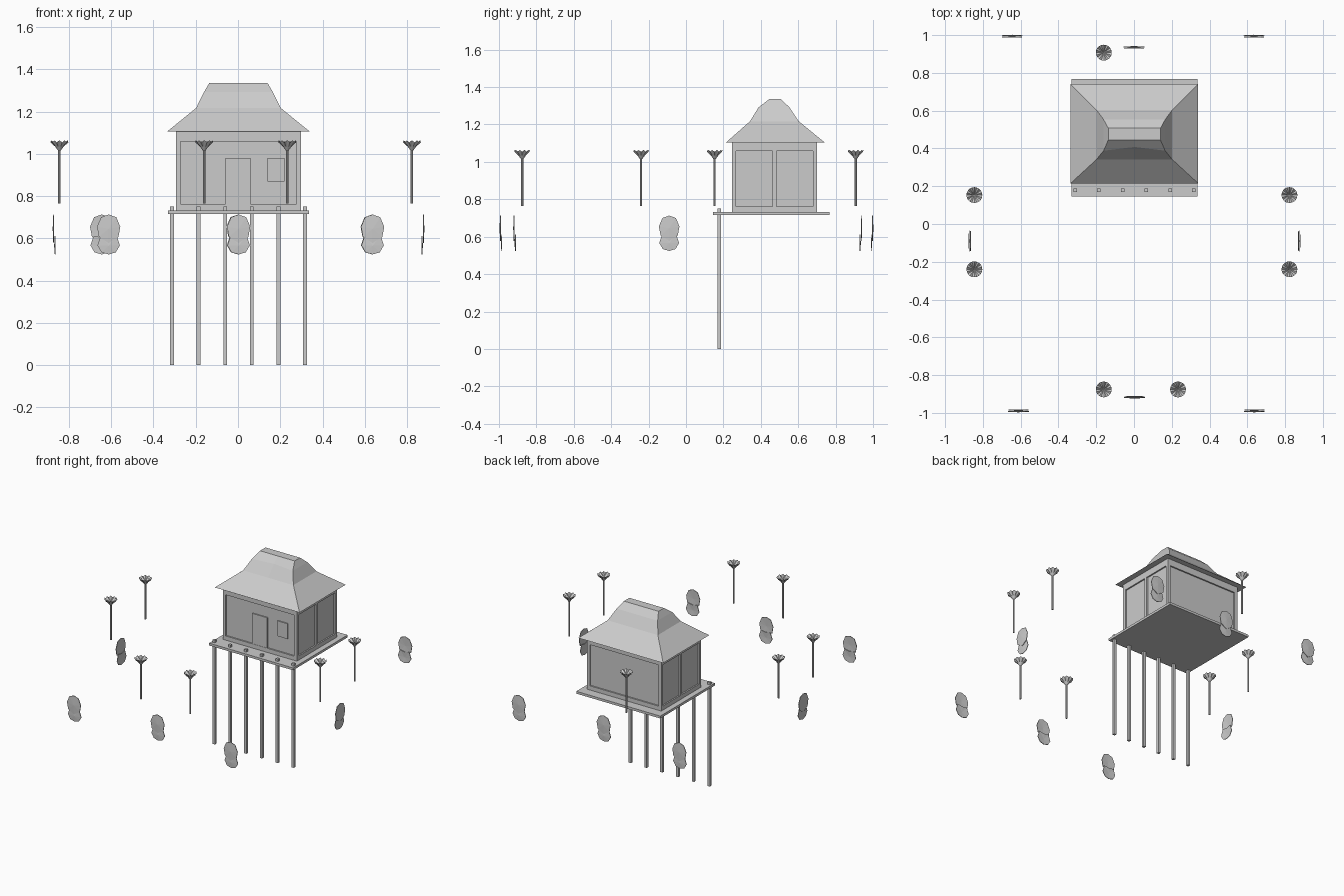
import bpy, bmesh, math
from mathutils import Matrix

if "Cube" in bpy.data.objects:
    bpy.data.objects.remove(bpy.data.objects["Cube"])


def finish(name, bm):
    bmesh.ops.recalc_face_normals(bm, faces=bm.faces)
    me = bpy.data.meshes.new(name)
    bm.to_mesh(me)
    bm.free()
    ob = bpy.data.objects.new(name, me)
    bpy.context.collection.objects.link(ob)
    return ob


def add_box(bm, x0, x1, y0, y1, z0, z1):
    m = Matrix.Translation(((x0 + x1) / 2, (y0 + y1) / 2, (z0 + z1) / 2))
    bmesh.ops.create_cube(bm, size=1, matrix=m @ Matrix.Diagonal((x1 - x0, y1 - y0, z1 - z0, 1)))


def box(name, *b):
    bm = bmesh.new()
    add_box(bm, *b)
    return finish(name, bm)


# Platform and the row of stilts along its front edge
box("platform", -0.332, 0.337, 0.145, 0.767, 0.715, 0.732)
for i in range(6):
    x = -0.312 + i * 0.1258
    box("stilt", x - 0.009, x + 0.009, 0.169, 0.187, 0, 0.75)

# House walls with a slightly proud timber frame
X0, X1, Y0, Y1, Z0, Z1 = -0.293, 0.298, 0.245, 0.70, 0.732, 1.108
d = 0.010
box("house_walls", X0 + d, X1 - d, Y0 + d, Y1 - d, Z0, Z1)
bm = bmesh.new()
w = 0.022
for x in (X0, X1 - w):
    for y in (Y0, (Y0 + Y1 - w) / 2, Y1 - w):
        add_box(bm, x, x + w, y, y + w, Z0, Z1)
    for z in (Z0, Z1 - 0.05):
        add_box(bm, x, x + w, Y0, Y1, z, z + 0.03 + 0.02 * (z > Z0))
for y in (Y0, Y1 - w):
    for z in (Z0, Z1 - 0.05):
        add_box(bm, X0, X1, y, y + w, z, z + 0.03 + 0.02 * (z > Z0))
finish("house_frame", bm)
# Door and window panels on the front
box("front_door", -0.06, 0.06, Y0 + 0.002, Y0 + 0.02, Z0, 0.98)
box("front_window", 0.14, 0.22, Y0 + 0.002, Y0 + 0.02, 0.87, 0.98)

# Flared hip roof: rectangular rings lofted upward, front dented near the top
rings = [  # half width, front y, back y, z, dent of the front middle
    (0.338, 0.215, 0.740, 1.105, 0),
    (0.200, 0.342, 0.603, 1.217, 0),
    (0.163, 0.388, 0.553, 1.292, 0.02),
    (0.138, 0.445, 0.507, 1.335, 0)]
bm = bmesh.new()
loops = []
for hw, yf, yb, z, dent in rings:
    pts = [(-hw, yf), (0, yf + dent), (hw, yf), (hw, yb), (0, yb), (-hw, yb)]
    loops.append([bm.verts.new((x + 0.002, y, z)) for x, y in pts])
for a, b in zip(loops, loops[1:]):
    for i in range(6):
        j = (i + 1) % 6
        bm.faces.new((a[i], a[j], b[j], b[i]))
bm.faces.new(loops[0])
bm.faces.new(loops[-1])
finish("hip_roof", bm)


# Lamps: thin stem with a flared, scalloped funnel on top
def lamp(x, y):
    bm = bmesh.new()
    bmesh.ops.create_cone(bm, cap_ends=True, segments=8, radius1=0.006, radius2=0.006,
                          depth=0.26, matrix=Matrix.Translation((x, y, 0.895)))
    n = 20
    prof = [(0.006, 1.015), (0.020, 1.034), (0.042, 1.060)]
    rows = []
    for k, (r, z) in enumerate(prof):
        row = []
        for i in range(n):
            a = 2 * math.pi * i / n
            dz = (0.004 if i % 2 else -0.006) if k == 2 else 0
            row.append(bm.verts.new((x + r * math.cos(a), y + r * math.sin(a), z + dz)))
        rows.append(row)
    c = bm.verts.new((x, y, 1.036))
    for i in range(n):
        j = (i + 1) % n
        for a, b in zip(rows, rows[1:]):
            bm.faces.new((a[i], a[j], b[j], b[i]))
        bm.faces.new((rows[-1][i], rows[-1][j], c))
    finish("lamp", bm)


for x, y in [(-0.16, 0.907), (-0.845, 0.153), (-0.845, -0.24), (0.823, 0.153),
             (0.823, -0.24), (-0.16, -0.876), (0.233, -0.876)]:
    lamp(x, y)


# Hanging shields: bowed upper oval overlapping a lower lobe
upper = [(0, 0.713), (0.036, 0.700), (0.055, 0.655), (0.046, 0.607), (0, 0.578)]
lower = [(0, 0.605), (0.038, 0.612), (0.053, 0.567), (0.034, 0.534), (0, 0.524)]


def shield(x, y, angle):
    bm = bmesh.new()
    m = Matrix.Translation((x, y, 0)) @ Matrix.Rotation(angle, 4, 'Z')
    for half, off, zc in ((upper, -0.004, 0.645), (lower, 0.003, 0.565)):
        pts = half + [(-a, b) for a, b in half[-2:0:-1]]
        n = len(pts)
        front = [bm.verts.new(m @ bm_v) for bm_v in
                 (Matrix.Translation((a, off, b)).translation for a, b in pts)]
        back = [bm.verts.new(m @ Matrix.Translation((a, off + 0.004, b)).translation)
                for a, b in pts]
        cf = bm.verts.new(m @ Matrix.Translation((0, off - 0.003, zc)).translation)
        cb = bm.verts.new(m @ Matrix.Translation((0, off + 0.001, zc)).translation)
        for i in range(n):
            j = (i + 1) % n
            bm.faces.new((front[i], front[j], cf))
            bm.faces.new((back[j], back[i], cb))
            bm.faces.new((front[i], back[i], back[j], front[j]))
    finish("shield", bm)


for x, y, deg in [(-0.645, 0.995, 180), (0.635, 0.995, 180), (0.0, 0.935, 180),
                  (-0.87, -0.09, -90), (0.875, -0.09, 90), (-0.612, -0.99, 0),
                  (0.637, -0.99, 0), (0.003, -0.917, 0)]:
    shield(x, y, math.radians(deg))
